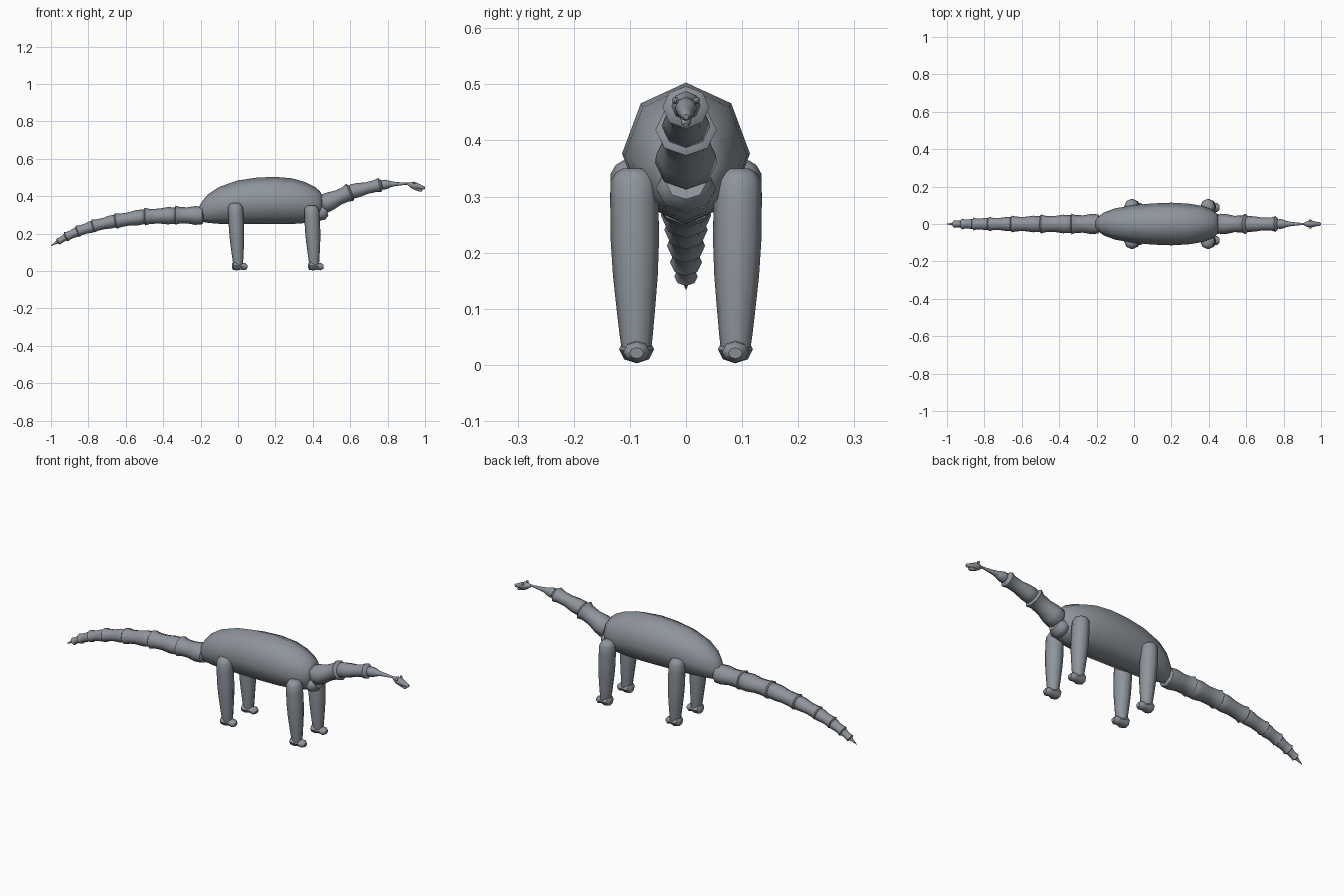
import bpy, bmesh
from math import cos, sin, tau, radians
from mathutils import Vector

cube = bpy.data.objects.get("Cube")
if cube:
    bpy.data.objects.remove(cube, do_unlink=True)

SIDES = 8
hide = bpy.data.materials.new("grey hide")
hide.use_nodes = True
colour = (0.27, 0.30, 0.33, 1)
hide.diffuse_color = colour
hide.node_tree.nodes["Principled BSDF"].inputs["Base Color"].default_value = colour


def loft(name, rings, angle=50):
    """Skin rings given as (centre, half-axis u, half-axis v), capped at both ends."""
    bm = bmesh.new()
    loops = []
    for c, u, v in rings:
        loops.append([bm.verts.new(c + u * cos(tau * i / SIDES) + v * sin(tau * i / SIDES))
                      for i in range(SIDES)])
    for a, b in zip(loops, loops[1:]):
        for i in range(SIDES):
            j = (i + 1) % SIDES
            bm.faces.new((a[i], a[j], b[j], b[i]))
    bm.faces.new(loops[0])
    bm.faces.new(loops[-1])
    bmesh.ops.recalc_face_normals(bm, faces=bm.faces)
    mesh = bpy.data.meshes.new(name)
    bm.to_mesh(mesh)
    bm.free()
    mesh.materials.append(hide)
    obj = bpy.data.objects.new(name, mesh)
    bpy.context.collection.objects.link(obj)
    bpy.ops.object.select_all(action='DESELECT')
    obj.select_set(True)
    bpy.context.view_layer.objects.active = obj
    bpy.ops.object.shade_smooth_by_angle(angle=radians(angle))
    return obj


def segment(name, start, end, profile, y=0.0, wide=1.0):
    """Straight piece in the x-z plane; profile holds (fraction along, radius)."""
    a, b = Vector((start[0], y, start[1])), Vector((end[0], y, end[1]))
    side = Vector((0, 1, 0))
    up = side.cross((b - a).normalized())
    return loft(name, [(a.lerp(b, t), side * r * wide, up * r) for t, r in profile])


# Body: x, underside, back, half width
stations = [(-.205, .27, .35, .025), (-.19, .263, .375, .04), (-.16, .257, .41, .062),
            (-.10, .252, .45, .084), (0, .25, .484, .101), (.1, .25, .499, .11),
            (.2, .25, .503, .114), (.29, .251, .495, .109), (.36, .256, .475, .098),
            (.41, .267, .45, .08), (.437, .285, .428, .064), (.45, .32, .405, .045)]
loft("body", [(Vector((x, 0, (lo + hi) / 2)), Vector((0, w, 0)), Vector((0, 0, (hi - lo) / 2)))
              for x, lo, hi, w in stations], 80)

# Tail: overlapping flared pieces, each (start, end, radius)
tail = [((-.18, .296), (-.345, .298), .05), ((-.32, .297), (-.51, .29), .046),
        ((-.485, .293), (-.665, .265), .041), ((-.635, .272), (-.785, .238), .035),
        ((-.76, .243), (-.865, .21), .031), ((-.84, .218), (-.925, .18), .026),
        ((-.905, .19), (-.965, .155), .019)]
flare = [(0, .6), (.07, .95), (.3, 1), (.55, .86), (.8, .88), (.93, 1.02), (1, .65)]
for n, (a, b, r) in enumerate(tail, 1):
    segment(f"tail_piece_{n}", a, b, [(t, r * k) for t, k in flare], wide=1.08)
segment("tail_tip", (-.945, .168), (-1, .135), [(0, .012), (.4, .009), (1, .001)])

# Neck
segment("neck_collar", (.42, .305), (.475, .322),
        [(0, .03), (.15, .04), (.6, .043), (1, .028)], wide=1.25)
neck = [((.445, .352), (.61, .425), .052), ((.59, .42), (.77, .462), .04)]
for n, (a, b, r) in enumerate(neck, 1):
    segment(f"neck_piece_{n}", a, b,
            [(0, .65 * r), (.1, .98 * r), (.3, .95 * r), (.55, .78 * r), (.8, .8 * r),
             (.92, .97 * r), (1, .62 * r)], wide=1.08)
segment("neck_knuckle", (.755, .46), (.825, .464),
        [(0, .018), (.2, .025), (.45, .026), (.8, .019), (1, .01)])
segment("throat", (.805, .464), (.93, .467), [(0, .018), (.3, .011), (.7, .006), (1, .004)])

# Head, jaw and eyes
segment("head", (.905, .466), (1, .442),
        [(0, .004), (.15, .012), (.35, .02), (.55, .017), (.8, .011), (.95, .009), (1, .005)])
segment("jaw", (.93, .45), (.985, .428), [(0, .006), (.3, .01), (.8, .009), (1, .004)])
for side, label in ((1, "left"), (-1, "right")):
    segment(f"{label}_eye", (.935, .472), (.95, .47),
            [(0, .002), (.25, .006), (.7, .006), (1, .002)], y=.019 * side)

# Legs and feet
leg_shape = [(.35, .45), (.343, .75), (.328, .97), (.29, 1), (.22, 1), (.16, .93),
             (.1, .8), (.05, .68), (.025, .6)]
for label, cx, lift in (("front", .393, 0), ("back", -.014, .014)):
    for side, hand in ((1, "left"), (-1, "right")):
        rings = []
        for z, k in leg_shape:
            down = 1 - z / .35
            top = z + lift * (z / .35) ** 2
            rings.append((Vector((cx + .016 * down, side * (.093 - .005 * down), top)),
                          Vector((.041 * k, 0, 0)), Vector((0, .043 * k, 0))))
        loft(f"{label}_{hand}_leg", rings, 80)
        segment(f"{label}_{hand}_foot", (cx - .018, .031), (cx + .064, .021),
                [(0, .012), (.1, .024), (.35, .025), (.6, .018), (.85, .019), (1, .01)],
                y=.088 * side, wide=1.25)
